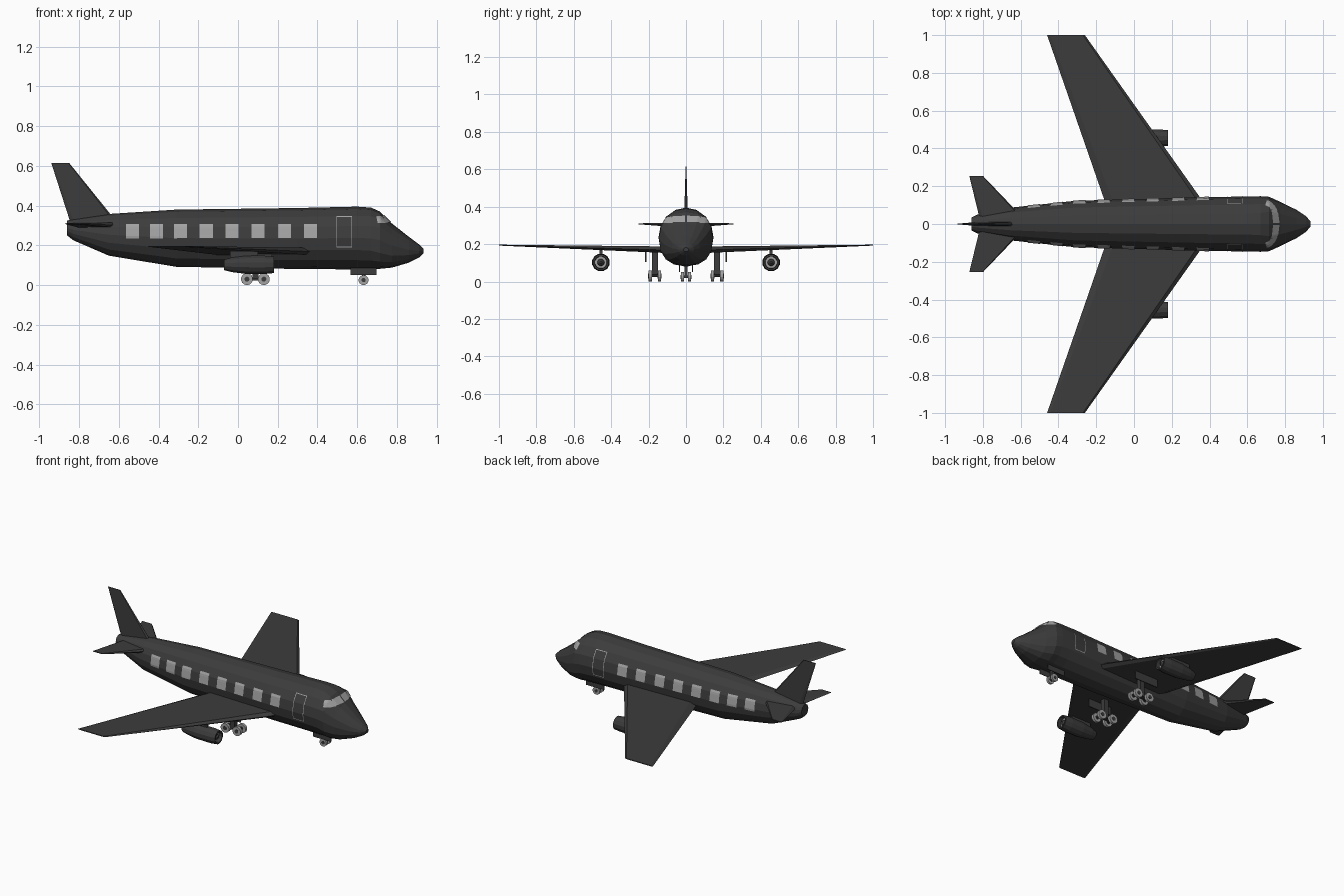
import bpy, bmesh, math
from mathutils import Vector, Matrix
from mathutils.bvhtree import BVHTree

if "Cube" in bpy.data.objects:
    bpy.data.objects.remove(bpy.data.objects["Cube"])


def material(name, v):
    m = bpy.data.materials.new(name)
    m.diffuse_color = (v, v, v, 1)
    m.use_nodes = True
    m.node_tree.nodes["Principled BSDF"].inputs["Base Color"].default_value = m.diffuse_color
    return m


DARK = material("dark_paint", 0.045)
LIGHT = material("light_grey", 0.36)


def finish(name, bm, mat, recalc=True):
    if recalc:
        bmesh.ops.recalc_face_normals(bm, faces=bm.faces)
    me = bpy.data.meshes.new(name)
    bm.to_mesh(me)
    me.materials.append(mat)
    ob = bpy.data.objects.new(name, me)
    bpy.context.collection.objects.link(ob)
    return ob


def loft(name, rings, mat=DARK, keep=False):
    """Skin a list of equal-length closed rings and cap both ends."""
    bm = bmesh.new()
    vs = [[bm.verts.new(p) for p in r] for r in rings]
    n = len(rings[0])
    for a, b in zip(vs, vs[1:]):
        for i in range(n):
            j = (i + 1) % n
            bm.faces.new((a[i], a[j], b[j], b[i]))
    bm.faces.new(vs[0])
    bm.faces.new(vs[-1])
    bmesh.ops.recalc_face_normals(bm, faces=bm.faces)
    tree = BVHTree.FromBMesh(bm) if keep else None
    finish(name, bm, mat)
    bm.free()
    return tree


def lathe_x(name, prof, y, z, mat=DARK, n=12):
    loft(name, [[(x, y + r * math.cos(2 * math.pi * (i + .5) / n), z + r * math.sin(2 * math.pi * (i + .5) / n))
                 for i in range(n)] for x, r in prof], mat)


def box(name, lo, hi, mat=DARK):
    bm = bmesh.new()
    lo, hi = Vector(lo), Vector(hi)
    bmesh.ops.create_cube(bm, size=1, matrix=Matrix.Translation((lo + hi) / 2) @ Matrix.Diagonal((*(hi - lo), 1)))
    finish(name, bm, mat)


def cyl_y(name, c, r, w, mat, n=14):
    bm = bmesh.new()
    bmesh.ops.create_cone(bm, cap_ends=True, segments=n, radius1=r, radius2=r, depth=w,
                          matrix=Matrix.Translation(c) @ Matrix.Rotation(math.pi / 2, 4, 'X'))
    finish(name, bm, mat)


# Fuselage: x, top, bottom, half width, squareness
stations = [(-.86, .325, .25, .035, 2), (-.83, .331, .226, .05, 2), (-.65, .358, .148, .087, 2),
            (-.31, .38, .092, .123, 2), (.3, .388, .081, .14, 2), (.6, .395, .079, .146, 2),
            (.67, .39, .08, .147, 2.1), (.715, .37, .082, .144, 2.4), (.775, .31, .088, .117, 2.5),
            (.86, .243, .113, .075, 2.2), (.91, .206, .138, .042, 2), (.935, .182, .16, .013, 2)]


def power(v, e):
    return math.copysign(abs(v) ** (2 / e), v)


rings = []
for x, t, b, w, e in stations:
    rings.append([(x, w * power(math.sin(i * math.pi / 8), e),
                   (t + b) / 2 + (t - b) / 2 * power(math.cos(i * math.pi / 8), e)) for i in range(16)])
hull = loft("fuselage", rings, keep=True)


def patch(name, corners, axis, sign, cuts=(1, 6), mat=LIGHT):
    """Lay a four-cornered panel on the hull, projected along an axis."""
    a, b, c, d = [Vector(p) for p in corners]
    ray = Vector((0, 0, 0))
    ray[axis] = -sign
    bm = bmesh.new()
    nu, nv = cuts
    grid = []
    for i in range(nu + 1):
        row = []
        for j in range(nv + 1):
            p = a.lerp(b, i / nu).lerp(d.lerp(c, i / nu), j / nv)
            o = Vector((p.x, sign * 2, p.y)) if axis == 1 else Vector((2, p.x, p.y))
            hit, nrm, _, _ = hull.ray_cast(o, ray)
            row.append(bm.verts.new(hit + nrm * .003))
        grid.append(row)
    for i in range(nu):
        for j in range(nv):
            f = bm.faces.new((grid[i][j], grid[i + 1][j], grid[i + 1][j + 1], grid[i][j + 1]))
            f.normal_update()
            if f.normal.dot(ray) > 0:
                f.normal_flip()
    finish(name, bm, mat, recalc=False)


def rect(x0, x1, z0, z1):
    return [(x0, z0, 0), (x1, z0, 0), (x1, z1, 0), (x0, z1, 0)]


# Cabin windows, door outlines and windscreen
for s in (-1, 1):
    for x in (-.53, -.41, -.29, -.16, -.03, .10, .235, .365):
        patch("cabin_window", rect(x - .033, x + .033, .236, .305), 1, s)
    t = .004
    for r in ((.495, .495 + t, .19, .345), (.575 - t, .575, .19, .345)):
        patch("door_seam", rect(*r), 1, s, (1, 16))
    for z in (.19, .345 - t):
        patch("door_seam", rect(.495, .575, z, z + t), 1, s, (4, 1))
    patch("windscreen", [(s * .004, .316, 0), (s * .082, .316, 0), (s * .07, .348, 0), (s * .004, .35, 0)],
          0, 1, (8, 6))
    patch("side_windscreen", [(.703, .312, 0), (.758, .312, 0), (.722, .346, 0), (.695, .346, 0)],
          1, s, (6, 6))


# Wings and tail surfaces: each end is (span, leading x, trailing x, low, high)
def surface(name, ends, place):
    shape = [(0, .45), (.05, 1), (.92, 1), (1, .5), (.92, 0), (.05, 0)]
    loft(name, [[place(le + (te - le) * u, sp, lo + (hi - lo) * v) for u, v in shape]
                for sp, le, te, lo, hi in ends])


for s in (-1, 1):
    surface("wing", [(.05, .414, -.13, .15, .187), (1, -.26, -.46, .192, .197)],
            lambda x, sp, h: (x, s * sp, h))
    surface("tailplane", [(.02, -.575, -.815, .288, .316), (.255, -.80, -.872, .306, .311)],
            lambda x, sp, h: (x, s * sp, h))
surface("tail_fin", [(.31, -.604, -.842, -.011, .011), (.615, -.85, -.94, -.002, .002)],
        lambda x, sp, h: (x, h, sp))

# Engines
for s in (-1, 1):
    y, z = s * .455, .102
    lathe_x("engine", [(-.07, .028), (-.03, .038), (.04, .047), (.13, .048), (.18, .043),
                       (.18, .034), (.155, .032)], y, z)
    lathe_x("engine_fan", [(.15, .032), (.158, .032)], y, z, LIGHT)
    lathe_x("engine_spinner", [(.155, .02), (.165, .017), (.176, .006)], y, z)
    box("engine_pylon", (-.04, y - .008, .135), (.10, y + .008, .18))


# Landing gear
def wheel(x, y, r, w):
    cyl_y("wheel", (x, y, r), r, w, LIGHT)
    cyl_y("wheel_hub", (x, y, r), r * .42, w + .005, DARK)


for s in (-1, 1):
    y = s * .167
    for x in (.045, .13):
        for d in (-.025, .025):
            wheel(x, y + d, .03, .018)
        cyl_y("axle", (x, y, .03), .007, .05, DARK, 8)
    box("bogie_beam", (.045, y - .008, .024), (.13, y + .008, .038))
    box("main_strut", (.072, y - .016, .03), (.103, y + .016, .17))
    box("main_gear_door", (.0, s * .215 - .003, .105), (.17, s * .215 + .003, .165))
    wheel(.632, s * .019, .025, .014)
    box("nose_gear_door", (.567, s * .035 - .002, .052), (.698, s * .035 + .002, .095))
box("nose_strut", (.623, -.008, .02), (.641, .008, .09))
cyl_y("nose_axle", (.632, 0, .025), .006, .04, DARK, 8)
